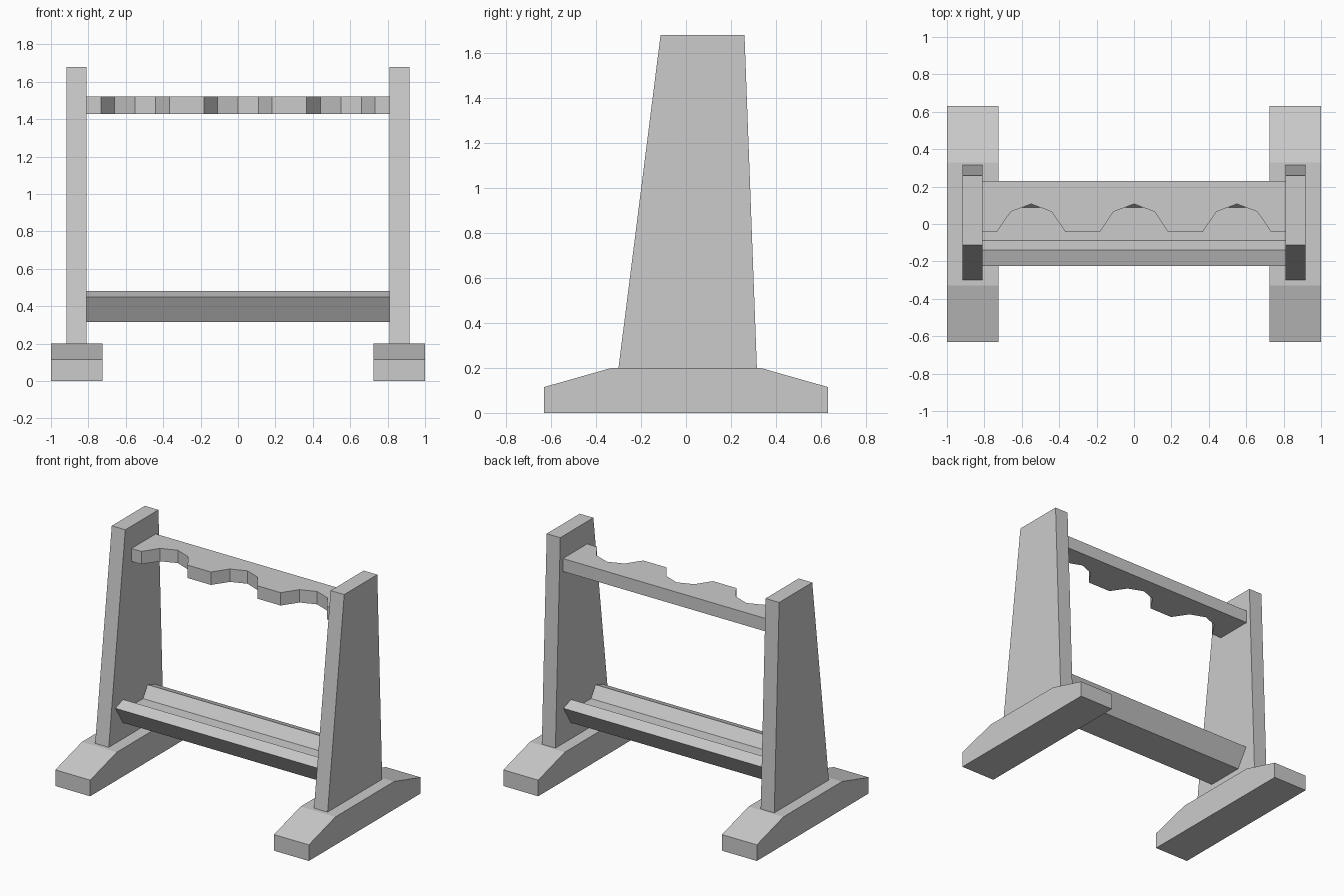
import bpy, bmesh
from mathutils import Vector

if "Cube" in bpy.data.objects:
    bpy.data.objects.remove(bpy.data.objects["Cube"])


def extrude_profile(name, points, to_3d, direction):
    """Closed 2D outline placed by to_3d, then extruded into a solid."""
    bm = bmesh.new()
    face = bm.faces.new([bm.verts.new(to_3d(a, b)) for a, b in points])
    result = bmesh.ops.extrude_face_region(bm, geom=[face])
    moved = [g for g in result["geom"] if isinstance(g, bmesh.types.BMVert)]
    bmesh.ops.translate(bm, verts=moved, vec=Vector(direction))
    bmesh.ops.recalc_face_normals(bm, faces=bm.faces)
    mesh = bpy.data.meshes.new(name)
    bm.to_mesh(mesh)
    bm.free()
    obj = bpy.data.objects.new(name, mesh)
    bpy.context.collection.objects.link(obj)
    return obj


def along_x(name, points, x0, x1):
    return extrude_profile(name, points, lambda y, z: (x0, y, z), (x1 - x0, 0, 0))


# Sloped feet and tapered side posts, mirrored to the other side
foot = along_x("feet", [(-0.63, 0), (0.63, 0), (0.63, 0.115), (0.33, 0.2),
                        (-0.33, 0.2), (-0.63, 0.115)], 0.725, 1.0)
post = along_x("side_posts", [(-0.3, 0.2), (0.315, 0.2), (0.26, 1.68),
                              (-0.113, 1.68)], 0.81, 0.917)
for part in (foot, post):
    part.modifiers.new("Mirror", "MIRROR").use_axis[0] = True

# Lower trough: half section reflected front to back
half = [(0.14, 0.315), (0.225, 0.45), (0.138, 0.48), (0.087, 0.40)]
section = half + [(-y, z) for y, z in reversed(half)]
along_x("lower_trough", section, -0.81, 0.81)

# Upper rack bar with three five-point notches in its front edge
notch = [(-0.183, -0.043), (-0.11, 0.065), (0, 0.107), (0.11, 0.065), (0.183, -0.043)]
outline = [(-0.81, -0.043)]
for centre in (-0.55, 0, 0.55):
    outline += [(centre + x, y) for x, y in notch]
outline += [(0.81, -0.043), (0.81, 0.23), (-0.81, 0.23)]
extrude_profile("notched_bar", outline, lambda x, y: (x, y, 1.428), (0, 0, 0.092))
